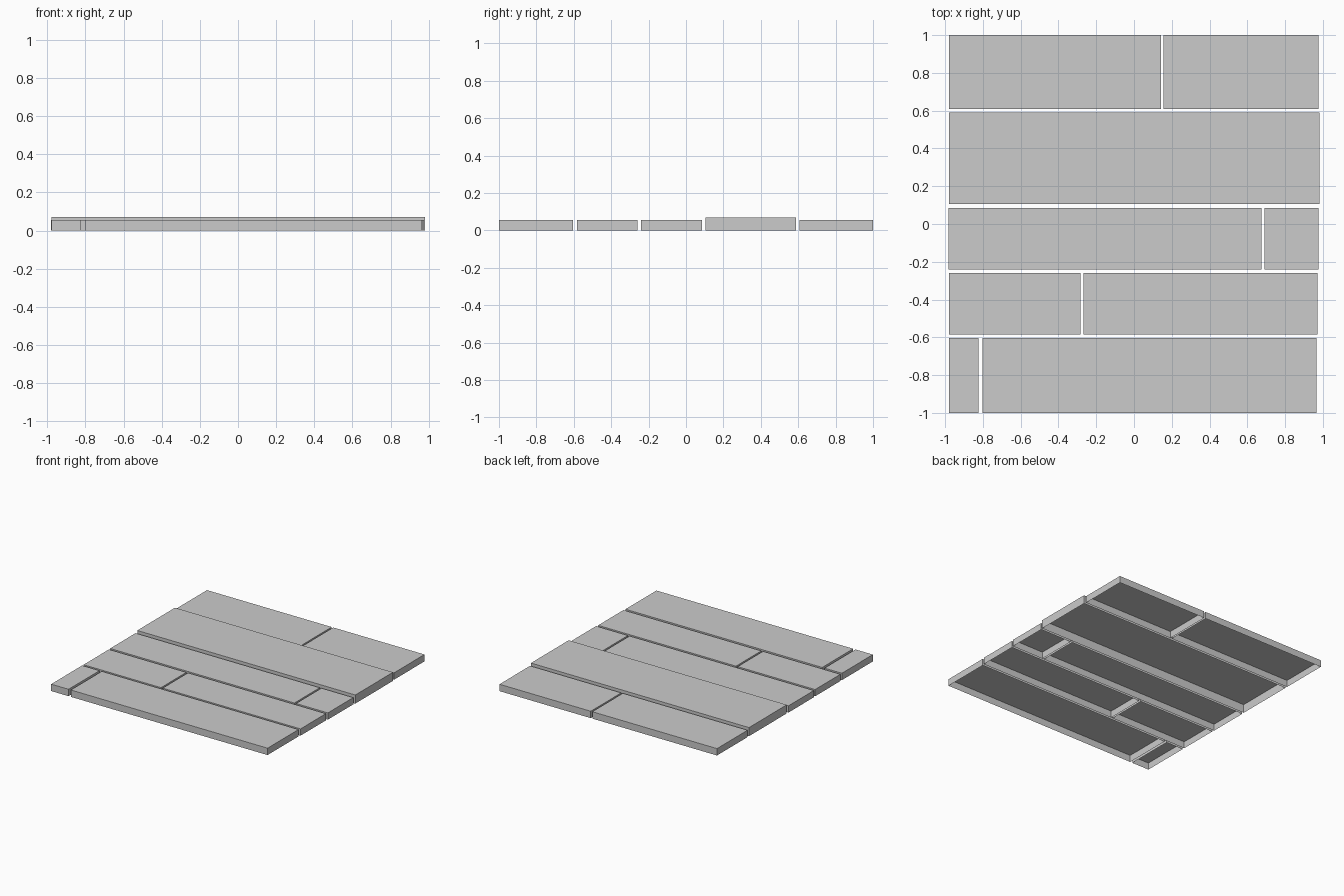
import bpy, bmesh

if "Cube" in bpy.data.objects:
    bpy.data.objects.remove(bpy.data.objects["Cube"])


def plank(name, x0, x1, y0, y1, h):
    """Flat-sided board, open underneath."""
    bm = bmesh.new()
    bmesh.ops.create_cube(bm, size=1)
    for v in bm.verts:
        v.co.x = x1 if v.co.x > 0 else x0
        v.co.y = y1 if v.co.y > 0 else y0
        v.co.z = h if v.co.z > 0 else 0
    bm.normal_update()
    bottom = [f for f in bm.faces if f.normal.z < -0.5]
    bmesh.ops.delete(bm, geom=bottom, context='FACES_ONLY')
    mesh = bpy.data.meshes.new(name)
    bm.to_mesh(mesh)
    bm.free()
    bpy.context.collection.objects.link(bpy.data.objects.new(name, mesh))


# Rows front to back: y range, height, x spans of the boards
rows = [
    (-1.0, -0.603, 0.056, [(-0.979, -0.823), (-0.802, 0.966)]),
    (-0.584, -0.259, 0.055, [(-0.979, -0.283), (-0.268, 0.971)]),
    (-0.24, 0.086, 0.055, [(-0.981, 0.675), (0.69, 0.976)]),
    (0.105, 0.589, 0.07, [(-0.979, 0.981)]),
    (0.608, 1.0, 0.056, [(-0.979, 0.142), (0.156, 0.976)]),
]
for r, (y0, y1, h, spans) in enumerate(rows, 1):
    for i, (x0, x1) in enumerate(spans, 1):
        plank(f"floor_plank_row{r}_{i}", x0, x1, y0, y1, h)
